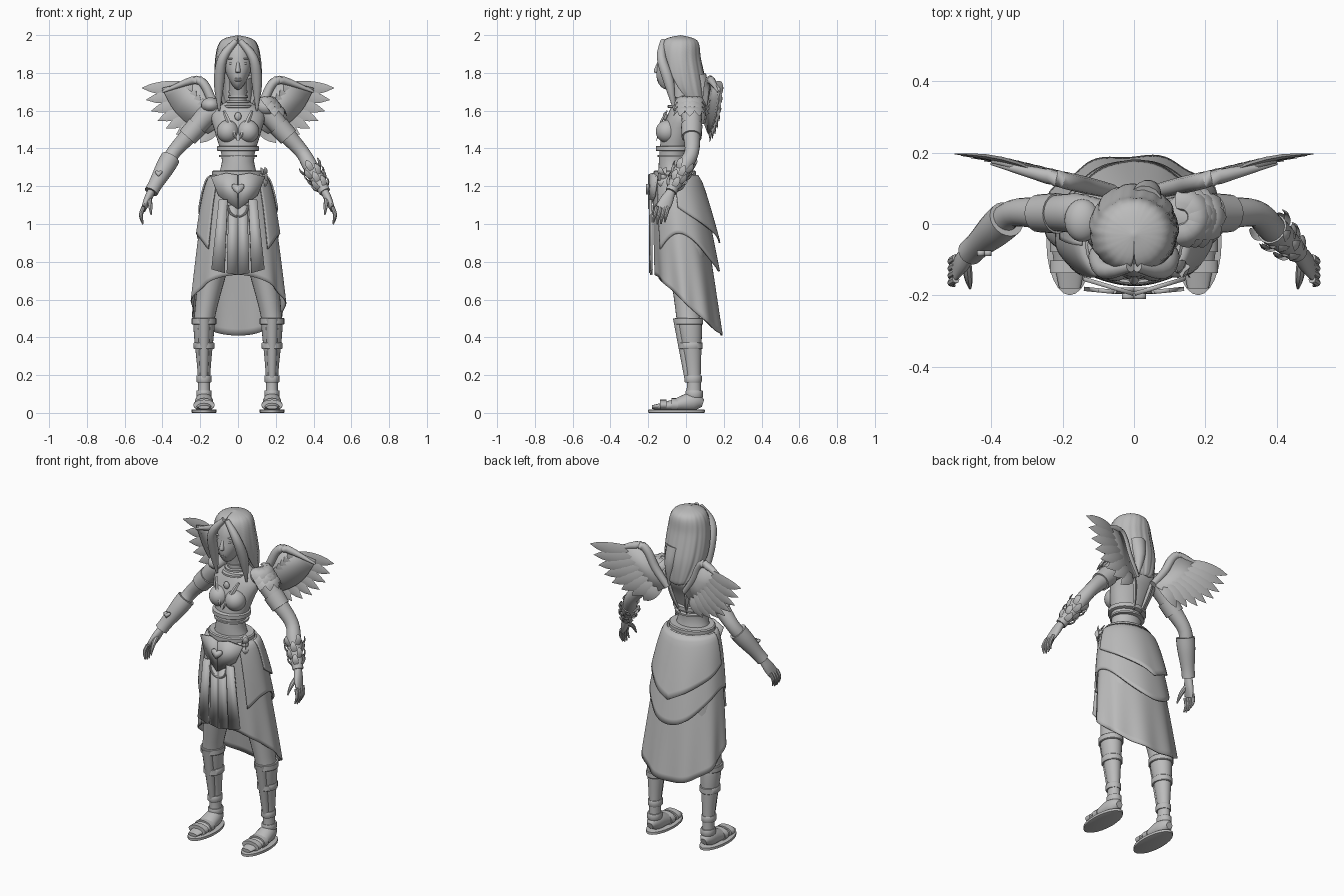
import bpy, bmesh, math
from math import sin, cos, pi, sqrt
from mathutils import Vector as Vec

if "Cube" in bpy.data.objects:
    bpy.data.objects.remove(bpy.data.objects["Cube"])

tone = (.5, .5, .5, 1)
grey = bpy.data.materials.new("stone grey")
grey.use_nodes = True
grey.diffuse_color = tone
grey.node_tree.nodes["Principled BSDF"].inputs["Base Color"].default_value = tone
parts = []


def finish(name, bm, mirror=False, thickness=0):
    """Turn a bmesh into a named part, optionally mirrored or thickened."""
    bmesh.ops.recalc_face_normals(bm, faces=bm.faces)
    mesh = bpy.data.meshes.new(name)
    bm.to_mesh(mesh)
    bm.free()
    mesh.materials.append(grey)
    part = bpy.data.objects.new(name, mesh)
    bpy.context.collection.objects.link(part)
    if thickness:
        part.modifiers.new("Thickness", "SOLIDIFY").thickness = thickness
    if mirror:
        part.modifiers.new("Mirror", "MIRROR").use_mirror_merge = False
    parts.append(part)


def spline(stations, where):
    """Smooth interpolation through equal-length tuples, where runs from 0 to 1."""
    where *= len(stations) - 1
    i = min(int(where), len(stations) - 2)
    t = where - i
    before, start, end = stations[max(i - 1, 0)], stations[i], stations[i + 1]
    after = stations[min(i + 2, len(stations) - 1)]
    return [q + t / 2 * (r - p + t * (2 * p - 5 * q + 4 * r - s + t * (3 * (q - r) + s - p)))
            for p, q, r, s in zip(before, start, end, after)]


def skin(bm, rings):
    """Join closed rings of vertices and cap both ends."""
    for lower, upper in zip(rings, rings[1:]):
        for j in range(len(lower)):
            bm.faces.new((lower[j], lower[j - 1], upper[j - 1], upper[j]))
    bm.faces.new(rings[0])
    bm.faces.new(rings[-1])


def loft(name, stations, sides=20, steps=4, flat=False, mirror=False):
    """Closed body through stations (x, y, z, width radius, depth radius)."""
    bm = bmesh.new()
    count = (len(stations) - 1) * steps
    rows = [spline(stations, k / count) for k in range(count + 1)]
    rings = []
    for k, (x, y, z, width, depth) in enumerate(rows):
        along = Vec((0, 0, 1))
        if not flat:
            along = Vec(rows[min(k + 1, count)][:3]) - Vec(rows[max(k - 1, 0)][:3])
            along.normalize()
        across = (Vec((1, 0, 0)) - along * along.x).normalized()
        other = along.cross(across)
        turns = [2 * pi * j / sides for j in range(sides)]
        rings.append([bm.verts.new(Vec((x, y, z)) + across * width * cos(a) + other * depth * sin(a))
                      for a in turns])
    skin(bm, rings)
    finish(name, bm, mirror)


def limb(name, path, radii, sides=14, mirror=True):
    """Round tube along a path with a radius at each point."""
    loft(name, [(*point, radius, radius) for point, radius in zip(path, radii)], sides, mirror=mirror)


def band(name, x, y, z, width, depth, half, mirror=False):
    """Short ring with softened rims around an upright body."""
    loft(name, [(x, y, z + half * rise, width * grow, depth * grow)
                for rise, grow in ((-1, .95), (-.8, 1), (.8, 1), (1, .95))], 24, 1, True, mirror)


def shell(name, surface, first, last, columns, rows, thickness):
    """Open cloth or hair from surface(angle, drop); angle zero is the front."""
    bm = bmesh.new()
    grid = [[bm.verts.new(surface(first + (last - first) * i / columns, j / rows))
             for i in range(columns + 1)] for j in range(rows + 1)]
    for upper, lower in zip(grid, grid[1:]):
        for i in range(columns):
            bm.faces.new((upper[i], upper[i + 1], lower[i + 1], lower[i]))
    bmesh.ops.remove_doubles(bm, verts=bm.verts, dist=.0001)
    finish(name, bm, thickness=thickness)


def blade(name, base, tip, width, normal, thickness=.012, mirror=False):
    """Leaf or feather with a raised centre ridge."""
    bm = bmesh.new()
    base, tip, normal = Vec(base), Vec(tip), Vec(normal).normalized()
    side = (tip - base).cross(normal).normalized()
    rings = []
    for k in range(7):
        t = k / 6
        swell = .02 + sin(pi * (.15 + .85 * t)) ** .7
        middle = base.lerp(tip, t) + normal * thickness * sin(pi * t)
        edge, ridge = side * width * swell / 2, normal * thickness * swell / 2
        rings.append([bm.verts.new(middle + offset) for offset in (edge, ridge, -edge, -ridge)])
    skin(bm, rings)
    finish(name, bm, mirror=mirror)


def plate(name, outline, y, thickness=.012, mirror=False, lean=0):
    """Upright plate from an (x, z) outline; lean moves it back with x."""
    bm = bmesh.new()
    bm.faces.new([bm.verts.new((x, y + lean * x, z)) for x, z in outline])
    finish(name, bm, mirror, thickness)


def ball(name, centre, size, mirror=False, jaw=0):
    """Ellipsoid; jaw narrows the lower half and pushes it forward."""
    bm = bmesh.new()
    bmesh.ops.create_uvsphere(bm, u_segments=28, v_segments=18, radius=1)
    for vert in bm.verts:
        low = jaw * max(0, -vert.co.z)
        vert.co.x *= 1 - low
        vert.co.y -= low
        vert.co = Vec(centre) + vert.co * Vec(size)
    finish(name, bm, mirror)


def heart(name, x, y, z, size):
    turns = [2 * pi * k / 24 for k in range(24)]
    plate(name, [(x + size * sin(a) ** 3, z + size * (.8 * cos(a) - .3 * cos(2 * a) - .1 * cos(3 * a)))
                 for a in turns], y, .016)


# Head, face, neck and necklaces
ball("head", (0, -.05, 1.85), (.08, .1, .14), jaw=.4)
loft("nose", [(0, -.14, 1.86, .007, .01), (0, -.155, 1.81, .014, .016), (0, -.15, 1.8, .01, .008)], 12, flat=True)
ball("eye", (.032, -.13, 1.85), (.016, .012, .008), True)
ball("brow", (.034, -.13, 1.875), (.024, .012, .005), True)
for name, z in ("upper_lip", 1.77), ("lower_lip", 1.76):
    ball(name, (0, -.145, z), (.02, .01, .006))
limb("neck", [(0, -.01, 1.58), (0, -.02, 1.65), (0, -.04, 1.76)], (.065, .046, .046), 20, False)
for k in range(4):
    radius = .05 + .003 * k * k
    band("neck_ring", 0, -.02, 1.7 - .026 * k, radius, radius, .007)
ball("pendant", (0, -.11, 1.57), (.018, .012, .022))

# Hair: a cap that opens around the face, with falling locks
hair_rows = [(2, -.03, 0, 0, 0), (1.97, -.03, .09, .09, .1), (1.87, -.03, .12, .11, .8),
             (1.72, 0, .12, .11, 1.2), (1.6, .06, .08, .05, 1.5), (1.57, .07, .04, .03, 1.6)]


def hair(share, drop):
    z, y, width, depth, gap = spline(hair_rows, drop)
    angle = gap + (2 * pi - 2 * gap) * share
    wave = 1 + drop * .03 * sin(11 * angle + 5 * drop) + .01 * sin(23 * angle + 7 * drop)
    return width * wave * sin(angle), y - depth * wave * cos(angle), z


shell("hair", hair, 0, 1, 72, 36, .012)
limb("side_lock", [(.01, -.12, 1.97), (.08, -.13, 1.88), (.1, -.09, 1.75), (.1, -.06, 1.6)],
     (.015, .025, .028, .005))
limb("back_lock", [(.03, .06, 1.78), (.04, .09, 1.68), (.05, .09, 1.55)], (.05, .035, .005), mirror=False)

# Torso and bodice
loft("torso", [(0, y, z, width, .04 + .4 * width) for y, z, width in
               ((-.05, 1.18, .14), (-.07, 1.33, .085), (-.04, 1.48, .12), (0, 1.58, .14), (0, 1.65, .06))],
     32, flat=True)
ball("bust", (.054, -.1, 1.49), (.058, .06, .06), True)
band("bodice_trim", 0, -.06, 1.4, .11, .1, .014)
band("bodice_lower_trim", 0, -.06, 1.36, .1, .09, .006)
blade("bodice_neckline", (.075, -.1, 1.6), (.004, -.155, 1.44), .024, (.3, -1, .3), mirror=True)
blade("back_strap", (.07, .08, 1.58), (.02, .02, 1.36), .03, (0, 1, 0), mirror=True)

# Arms and hands
shoulder, elbow, wrist = Vec((.16, .03, 1.58)), Vec((.34, .03, 1.38)), Vec((.46, -.08, 1.17))
forearm = (wrist - elbow).normalized()
limb("arm", [(.1, .02, 1.6), shoulder, shoulder.lerp(elbow, .5), elbow, elbow.lerp(wrist, .4), wrist],
     (.05, .056, .047, .038, .039, .022), 20)
limb("sleeve_cuff", [shoulder.lerp(elbow, t) for t in (.3, .6)], (.057, .053), 20)
knuckles = Vec((.5, -.125, 1.08))
loft("palm", [(*wrist, .021, .024), (*wrist.lerp(knuckles, .5), .02, .035), (*knuckles, .012, .037)], mirror=True)
for k in range(4):
    root = knuckles + Vec((0, .03 - .02 * k, .01))
    length = .08 + .012 * sin(k)
    limb("finger", [root, root + Vec((.014, -.01, -length / 2)), root + Vec((.004, -.018, -length))],
         (.011, .01, .004), 8)
limb("thumb", [wrist.lerp(knuckles, .3), (.465, -.15, 1.1), (.46, -.18, 1.05)], (.014, .012, .004), 8)

# Bracers: plain with a heart on the right, leafy on the left
opposite = Vec((-1, 1, 1))
limb("right_bracer", [elbow.lerp(wrist, t) * opposite for t in (.15, .4, .8, 1)],
     (.052, .05, .038, .037), 20, False)
heart("bracer_heart", -.42, -.09, 1.27, .02)
limb("left_bracer", [elbow.lerp(wrist, t) for t in (.4, 1)], (.045, .03), 16, False)
across = forearm.orthogonal().normalized()
for row in range(4):
    for k in range(5):
        angle = 2 * pi * (k + row / 2) / 5
        out = across * cos(angle) + forearm.cross(across) * sin(angle)
        root = wrist - forearm * (.02 + row * .036) + out * (.026 + row * .004)
        blade("bracer_leaf", root, root - forearm * .06 + out * .02, .034, out, .01)

# Shoulder pieces: layered feathers on the left, a round cap on the right
ball("left_shoulder_cap", (.155, .02, 1.62), (.07, .07, .05))
for row in range(3):
    for k in range(5):
        angle = math.radians(37 * (k - 2))
        out = Vec((cos(angle), sin(angle), 0))
        centre = Vec((.13 + row * .02, .02, 1.67 - row * .025))
        blade("shoulder_feather", centre + out * .02, centre + out * .09 - Vec((0, 0, .05)),
              .06, out + Vec((0, 0, 2)), .018)
ball("right_shoulder_cap", (-.145, .01, 1.63), (.05, .06, .04))

# Wings: leading arm, fan of feathers and the web between them
sweep, wing_back = .235, .077
wing_arm = [(.06, 1.54), (.13, 1.64), (.18, 1.74), (.24, 1.76), (.4, 1.7)]
limb("wing_arm", [(x, wing_back + sweep * x, z) for x, z in wing_arm], (.02, .024, .024, .022, .006), 10)
web = wing_arm[:-1]
for k in range(8):
    t = k / 7
    bulge = sin(pi * t) * .05
    root = (.24 - .14 * t, 1.72 - .17 * t)
    tip = (.51 - .31 * t + bulge, 1.72 - .29 * t - bulge)
    blade("wing_feather", *[(x, wing_back + sweep * x, z) for x, z in (root, tip)],
          .075, (-sweep, 1, 0), .016, True)
    web.append(Vec(root).lerp(tip, .6))
plate("wing_web", web, wing_back, .014, True, sweep)


# Skirt with folds, longer at the back, and two draped layers over it
def cloth(angle, drop, hem, puff=0, fold=.01):
    z = 1.26 + (hem - 1.26) * drop
    fall = 1.26 - z
    flare = sqrt(fall)
    ripple = 1 + fold * drop * drop * sin(9 * angle + 1)
    depth = .1 + .075 * flare + puff * (1 + 1.6 * drop * max(0, -cos(angle)))
    return ((.125 + .15 * flare + puff) * ripple * sin(angle),
            -.06 + .1 * fall - depth * ripple * cos(angle), z)


shell("skirt", lambda a, drop: cloth(a, drop, .57 + .16 * cos(a), fold=.035), 0, 2 * pi, 96, 24, .006)
shell("skirt_overlayer", lambda a, drop: cloth(a, drop, .86 - .09 * cos(2 * a) + .02 * cos(a), .014),
      .75, 2 * pi - .75, 64, 16, .01)
shell("skirt_back_panel", lambda a, drop: cloth(a, drop, .9 + .12 * abs(a - pi), .024),
      pi / 2, 3 * pi / 2, 40, 10, .008)

# Front panels, belt, buckle and hip flower
plate("centre_panel", [(0, 1.1), (.05, 1.1), (.06, .74), (0, .73)], -.19, mirror=True)
plate("side_panel", [(.055, 1.13), (.1, 1.13), (.14, .76), (.07, .74)], -.19, mirror=True, lean=.1)
band("belt", 0, -.06, 1.255, .137, .112, .028)
plate("belt_plate", [(0, 1.26), (.06, 1.27), (.14, 1.25), (.1, 1.15), (0, 1.08)], -.19, mirror=True, lean=.3)
heart("buckle_heart", 0, -.195, 1.19, .034)
limb("belt_loop", [(.055 * cos(a), -.19, 1.1 - .06 * sin(a)) for a in [pi * k / 6 for k in range(7)]],
     [.006] * 7, 8, False)
hip = Vec((.13, -.12, 1.25))
for k in range(6):
    angle = k * pi / 3
    petal = Vec((.4 * cos(angle), -.5 * cos(angle), sin(angle)))
    blade("hip_flower_petal", hip, hip + petal * .06, .04, (.8, -.6, 0))
ball("hip_flower_centre", hip, (.02, .02, .02))

# Legs and greaves
foot_x = .18
loft("leg", [(x, y, z, radius, radius * 1.15) for x, y, z, radius in
             ((.1, -.02, 1.1, .09), (.11, 0, .9, .09), (.17, .01, .55, .058), (foot_x, .02, .45, .056),
              (foot_x, .04, .2, .033), (foot_x, .04, .05, .036))], 24, flat=True, mirror=True)
for z, radius in (.485, .065), (.355, .055), (.18, .04), (.1, .04):
    band("greave_band", foot_x, .05 - .07 * z, z, radius, radius * 1.15, .018, True)
guard = [(z, .01 + .05 * z) for z in (.5, .33, .16)]
loft("shin_guard", [(foot_x, .05 - .07 * z - 1.4 * radius, z, radius, radius) for z, radius in guard],
     12, flat=True, mirror=True)

# Sandals
loft("foot", [(foot_x, y, z, width, height) for y, z, width, height in
              ((.09, .05, .02, .02), (.04, .06, .045, .05), (-.07, .04, .05, .03), (-.18, .03, .03, .01))],
     mirror=True)
for y, height in (-.06, .036), (-.12, .028):
    loft("sandal_strap", [(foot_x, y + step, .042, .056, height) for step in (.018, -.018)], steps=1, mirror=True)
band("sandal_sole", foot_x, -.05, .009, .066, .15, .009, True)

# Smooth shading with crisp edges
bpy.ops.object.select_all(action="DESELECT")
for part in parts:
    part.select_set(True)
bpy.context.view_layer.objects.active = parts[0]
bpy.ops.object.shade_smooth_by_angle(angle=math.radians(38))
